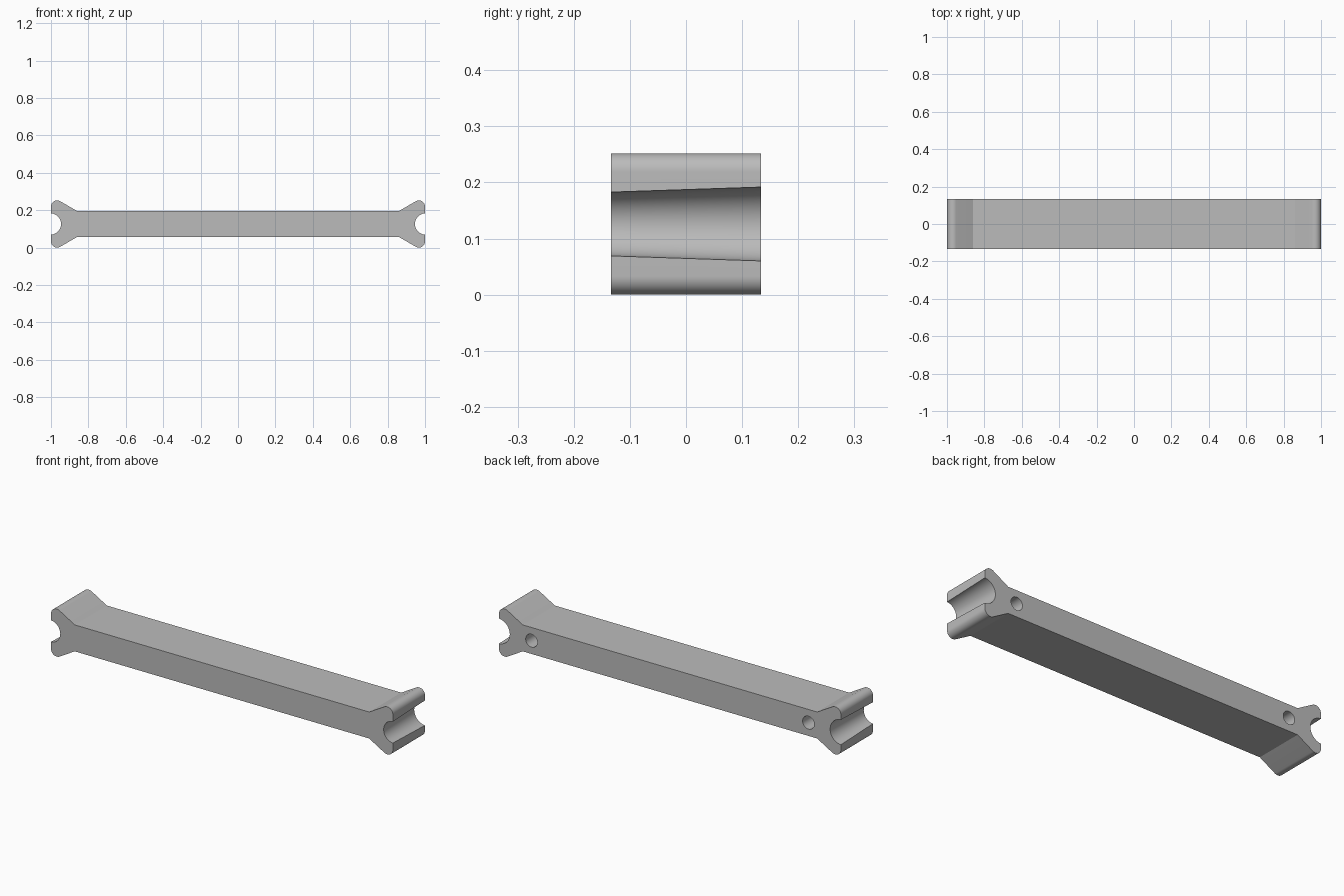
import bpy, bmesh, math
from mathutils import Matrix

cube = bpy.data.objects.get("Cube")
if cube:
    bpy.data.objects.remove(cube, do_unlink=True)

HALF_DEPTH = 0.134
MID_Z = 0.126

grey = bpy.data.materials.new("plain grey")
grey.use_nodes = True
colour = (0.5, 0.5, 0.5, 1)
grey.diffuse_color = colour
grey.node_tree.nodes["Principled BSDF"].inputs["Base Color"].default_value = colour


def add_object(name, bm):
    bmesh.ops.recalc_face_normals(bm, faces=bm.faces)
    mesh = bpy.data.meshes.new(name)
    bm.to_mesh(mesh)
    bm.free()
    mesh.materials.append(grey)
    obj = bpy.data.objects.new(name, mesh)
    bpy.context.collection.objects.link(obj)
    return obj


# Bar profile: one quarter, from the bar edge round the horn tip to the end
tip_x, tip_z, tip_r = 0.967, 0.093, 0.033
quarter = [(0.861, 0.07)]
for i in range(17):
    a = math.radians(120 * (1 - i / 16))
    quarter.append((tip_x + tip_r * math.cos(a), tip_z + tip_r * math.sin(a)))
right = quarter + [(x, -z) for x, z in reversed(quarter)]
outline = right + [(-x, z) for x, z in reversed(right)]

bm = bmesh.new()
verts = [bm.verts.new((x, -HALF_DEPTH, MID_Z + z)) for x, z in outline]
front = bm.faces.new(verts)
extruded = bmesh.ops.extrude_face_region(bm, geom=[front])["geom"]
bmesh.ops.translate(bm, vec=(0, 2 * HALF_DEPTH, 0),
                    verts=[v for v in extruded if isinstance(v, bmesh.types.BMVert)])
bar = add_object("spacer_bar", bm)


# Cutters run along y, from y0 to y1
def cut(name, x, y0, y1, r0, r1):
    bm = bmesh.new()
    place = Matrix.Translation((x, (y0 + y1) / 2, MID_Z)) @ Matrix.Rotation(-math.pi / 2, 4, "X")
    bmesh.ops.create_cone(bm, cap_ends=True, segments=64, radius1=r0, radius2=r1,
                          depth=y1 - y0, matrix=place)
    cutter = add_object(name, bm)
    cutter.hide_render = True
    mod = bar.modifiers.new(name, "BOOLEAN")
    mod.operation = "DIFFERENCE"
    mod.solver = "EXACT"
    mod.object = cutter
    return cutter


cutters = []
for side, s in (("left", 1), ("right", -1)):
    # Tapered end groove, wider at the back
    cutters.append(cut(side + "_groove_cutter", s * 1.003, -0.164, 0.164, 0.056, 0.067))
    # Blind hole in the back face
    cutters.append(cut(side + "_hole_cutter", s * 0.81, 0.0, 0.2, 0.034, 0.034))

bpy.context.view_layer.objects.active = bar
bar.select_set(True)
for mod in list(bar.modifiers):
    bpy.ops.object.modifier_apply(modifier=mod.name)
for cutter in cutters:
    bpy.data.objects.remove(cutter, do_unlink=True)

bpy.ops.object.select_all(action="DESELECT")
bar.select_set(True)
bpy.ops.object.shade_smooth_by_angle(angle=math.radians(25))
